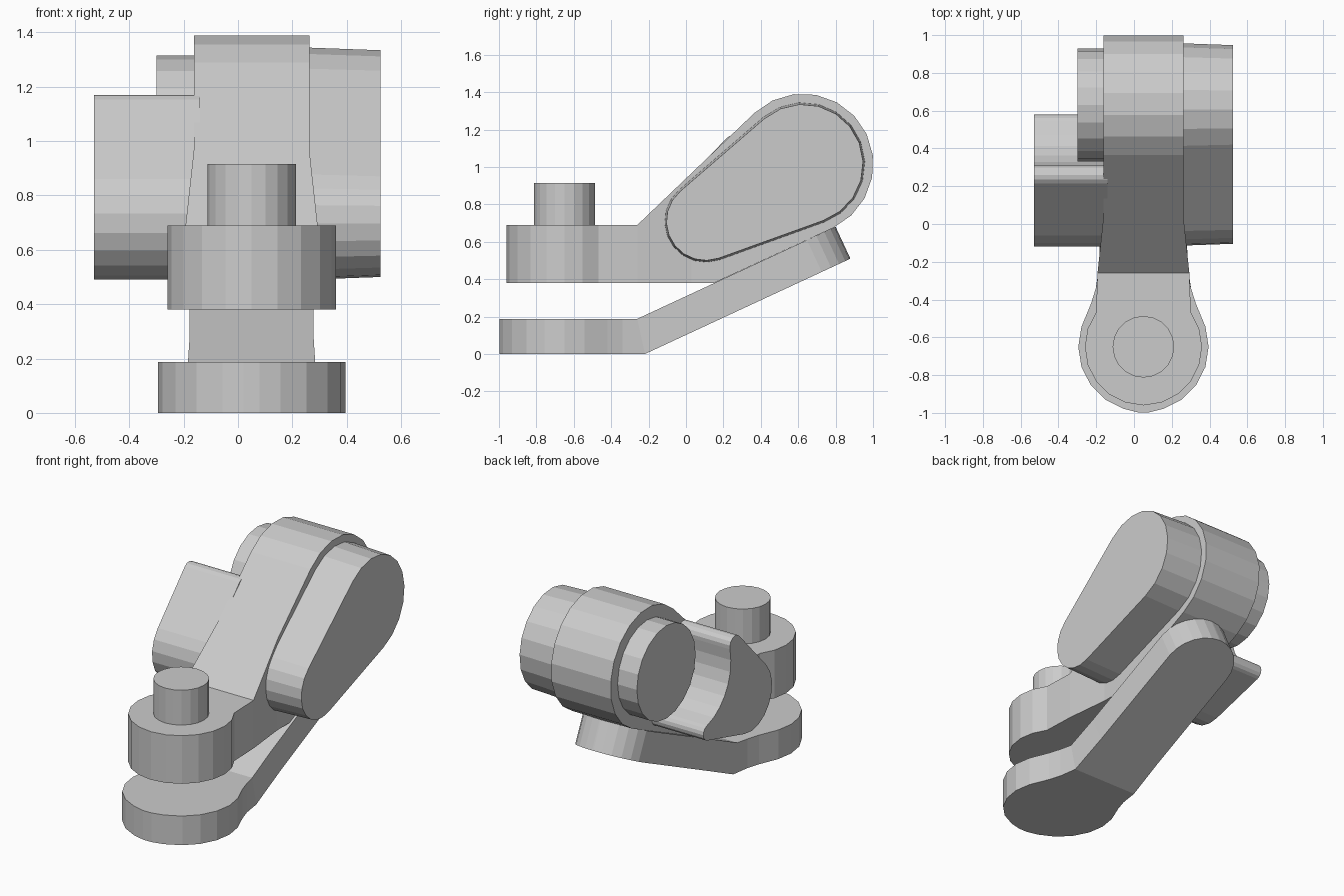
import bpy, bmesh
from math import sin, cos, radians, pi

if "Cube" in bpy.data.objects:
    bpy.data.objects.remove(bpy.data.objects["Cube"])

CX = 0.05  # centre line of the disc, arm and base


def loft(name, rings):
    """Join rings of equal length into a closed flat-shaded solid."""
    bm = bmesh.new()
    vs = [[bm.verts.new(p) for p in r] for r in rings]
    n = len(vs[0])
    for a, b in zip(vs, vs[1:]):
        for i in range(n):
            j = (i + 1) % n
            bm.faces.new((a[i], a[j], b[j], b[i]))
    bm.faces.new(vs[0])
    bm.faces.new(vs[-1])
    bmesh.ops.remove_doubles(bm, verts=bm.verts, dist=1e-5)
    bmesh.ops.recalc_face_normals(bm, faces=bm.faces)
    me = bpy.data.meshes.new(name)
    bm.to_mesh(me)
    bm.free()
    ob = bpy.data.objects.new(name, me)
    bpy.context.collection.objects.link(ob)
    return ob


def arc(c, d, r, a0, a1, n):
    return [(c + r * cos(radians(a0 + (a1 - a0) * i / n)),
             d + r * sin(radians(a0 + (a1 - a0) * i / n))) for i in range(n + 1)]


def along_x(name, prof0, x0, x1, prof1=None):
    return loft(name, [[(x0, y, z) for y, z in prof0],
                       [(x1, y, z) for y, z in (prof1 or prof0)]])


def along_z(name, plan, z0, z1):
    return loft(name, [[(x, y, z) for x, y in plan] for z in (z0, z1)])


# Base plate: round foot, waist, bent upward, round tip
T, BEND, TILT, HT = 0.19, -0.24, radians(24.9), 0.094
L = 1.19
st = [(-0.65 - 0.345 * cos(a * pi / 10), 0.345 * sin(a * pi / 10)) for a in range(0, 7)]
st[0] = (-0.997, 0.03)
st += [(-0.42, 0.277), (-0.34, 0.252), (BEND, 0.234), (0.0, 0.228)]
st += [(BEND + L - 0.228 + 0.228 * sin(a * pi / 12), max(0.228 * cos(a * pi / 12), 0.005))
       for a in range(0, 7)]
rings = []
for s, w in st:
    if s < BEND - 1e-4:
        y, z, ny, nz = s, HT, 0, HT
    elif s < BEND + 1e-4:
        k = HT / cos(TILT / 2)
        y, z, ny, nz = s, HT, -k * sin(TILT / 2), k * cos(TILT / 2)
    else:
        d = s - BEND
        y, z = BEND + d * cos(TILT), HT + d * sin(TILT)
        ny, nz = -HT * sin(TILT), HT * cos(TILT)
    rings.append([(CX - w, y - ny, z - nz), (CX + w, y - ny, z - nz),
                  (CX + w, y + ny, z + nz), (CX - w, y + ny, z + nz)])
loft("base_plate", rings)

# Upper arm: side profile trimmed by its plan outline
side = ([(-1.1, 0.69), (-1.1, 0.38), (0.15, 0.38)]
        + arc(0.625, 1.015, 0.377, -65, 133.5, 11) + [(-0.26, 0.69)])
arm = along_x("upper_arm", side, -0.7, 0.8)
half = [(0.31 * cos(radians(a)), -0.65 + 0.31 * sin(radians(a))) for a in range(-72, 37, 18)]
half += [(0.243, -0.26), (0.2125, 0.03), (0.2125, 1.2)]
plan = ([(CX, -0.96)] + [(CX + x, y) for x, y in half]
        + [(CX - x, y) for x, y in reversed(half)])
cutter = along_z("arm_outline_cutter", plan, 0.2, 1.6)
cutter.hide_render = True
m = arm.modifiers.new("trim", 'BOOLEAN')
m.operation, m.object, m.solver = 'INTERSECT', cutter, 'EXACT'
bpy.context.view_layer.objects.active = arm
arm.select_set(True)
bpy.ops.object.modifier_apply(modifier="trim")
bpy.data.objects.remove(cutter)

# Post on the arm's disc
along_z("post", arc(CX, -0.65, 0.163, 0, 342, 19), 0.6, 0.915)


# Right lobe, slightly tapered outward
def lobe(o):
    return (arc(0.627, 1.015, 0.33 - o, -70.5, 130.3, 11)
            + arc(0.105, 0.71, 0.22 - o, 130.3, 289.5, 9))


along_x("right_lobe", lobe(0), 0.25, 0.525, lobe(0.01))

# Left hub
along_x("left_hub", arc(0.63, 1.015, 0.30, 0, 342, 19), -0.30, -0.1)

# Left crescent wrapping the hub
crescent = (arc(0.10, 0.71, 0.22, 136.8, 285.2, 8)
            + arc(0.53, 0.65, 0.05, 285.2, 434.7, 6)
            + arc(0.63, 1.015, 0.33, 254.7, 165, 7)[1:-1]
            + arc(0.255, 1.115, 0.055, -15, 136.8, 6))
along_x("left_crescent", crescent, -0.53, -0.14)
